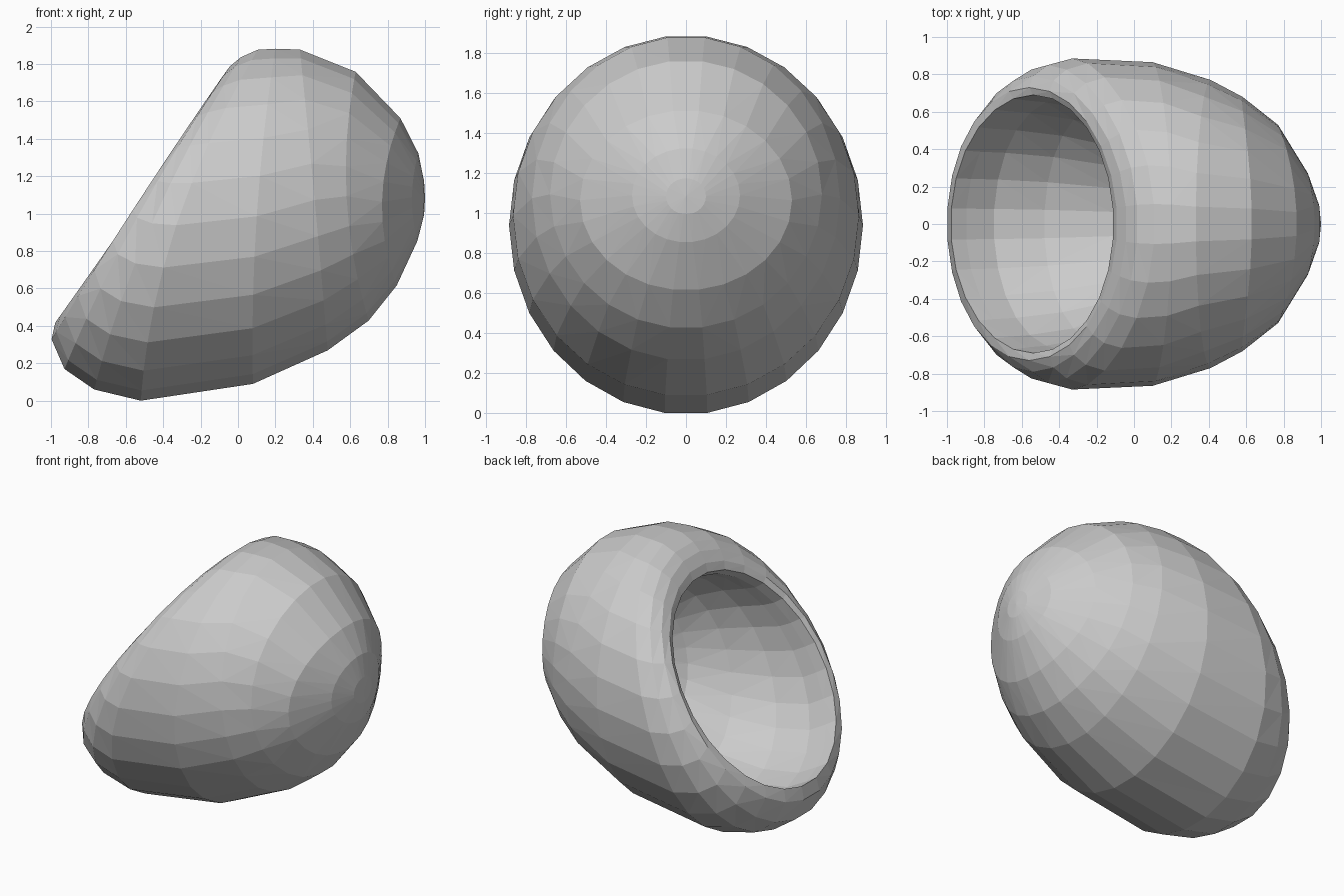
import bpy, bmesh
from math import sin, cos, pi

SEGS = 26

# Each ring: bottom x,z ; top x,z ; half width in y ; x at the widest point
OUTER = [
    (0.995, 1.00, 0.995, 1.18, 0.10, 0.99),
    (0.96, 0.86, 0.965, 1.33, 0.27, 0.93),
    (0.85, 0.62, 0.87, 1.52, 0.53, 0.77),
    (0.70, 0.43, 0.63, 1.77, 0.68, 0.58),
    (0.48, 0.27, 0.33, 1.89, 0.77, 0.41),
    (0.08, 0.09, 0.20, 1.895, 0.865, 0.10),
    (-0.52, 0.0, 0.11, 1.89, 0.885, -0.33),
    (-0.77, 0.06, 0.02, 1.85, 0.85, -0.46),
    (-0.93, 0.17, -0.04, 1.80, 0.79, -0.54),
]
RIM = [
    (-1.00, 0.33, -0.09, 1.73, 0.73, -0.56),
    (-0.98, 0.42, -0.11, 1.67, 0.69, -0.54),
]
INNER = [
    (-0.90, 0.37, -0.06, 1.63, 0.68, -0.47),
    (-0.75, 0.29, 0.03, 1.61, 0.67, -0.38),
    (-0.48, 0.25, 0.15, 1.57, 0.63, -0.18),
    (-0.12, 0.29, 0.29, 1.49, 0.54, 0.06),
    (0.20, 0.46, 0.40, 1.34, 0.40, 0.28),
    (0.38, 0.68, 0.46, 1.18, 0.23, 0.41),
]


def ring(bm, bx, bz, tx, tz, w, mx):
    """Bowed, tilted ellipse symmetric about y = 0."""
    out = []
    for i in range(SEGS):
        a = 2 * pi * i / SEGS
        s, c = sin(a), cos(a)
        mid = (bx + tx) / 2
        x = mid + s * (tx - bx) / 2 + (mx - mid) * c * c
        z = (bz + tz) / 2 + s * (tz - bz) / 2
        out.append(bm.verts.new((x, w * c, z)))
    return out


bm = bmesh.new()
rings = [ring(bm, *r) for r in OUTER + RIM + INNER]

# walls between neighbouring rings
for r0, r1 in zip(rings, rings[1:]):
    for i in range(SEGS):
        j = (i + 1) % SEGS
        bm.faces.new((r0[i], r0[j], r1[j], r1[i]))

# closing fans: outer nose and bottom of the hollow
for r, co in ((rings[0], (1.0, 0, 1.09)), (rings[-1], (0.45, 0, 0.93))):
    tip = bm.verts.new(co)
    for i in range(SEGS):
        bm.faces.new((r[i], r[(i + 1) % SEGS], tip))

bmesh.ops.recalc_face_normals(bm, faces=bm.faces)
bmesh.ops.triangulate(bm, faces=bm.faces)
lowest = min(v.co.z for v in bm.verts)
bmesh.ops.translate(bm, verts=bm.verts, vec=(0, 0, -lowest))

mesh = bpy.data.meshes.new("hollow_cup")
bm.to_mesh(mesh)
bm.free()
bpy.context.collection.objects.link(bpy.data.objects.new("hollow_cup", mesh))
